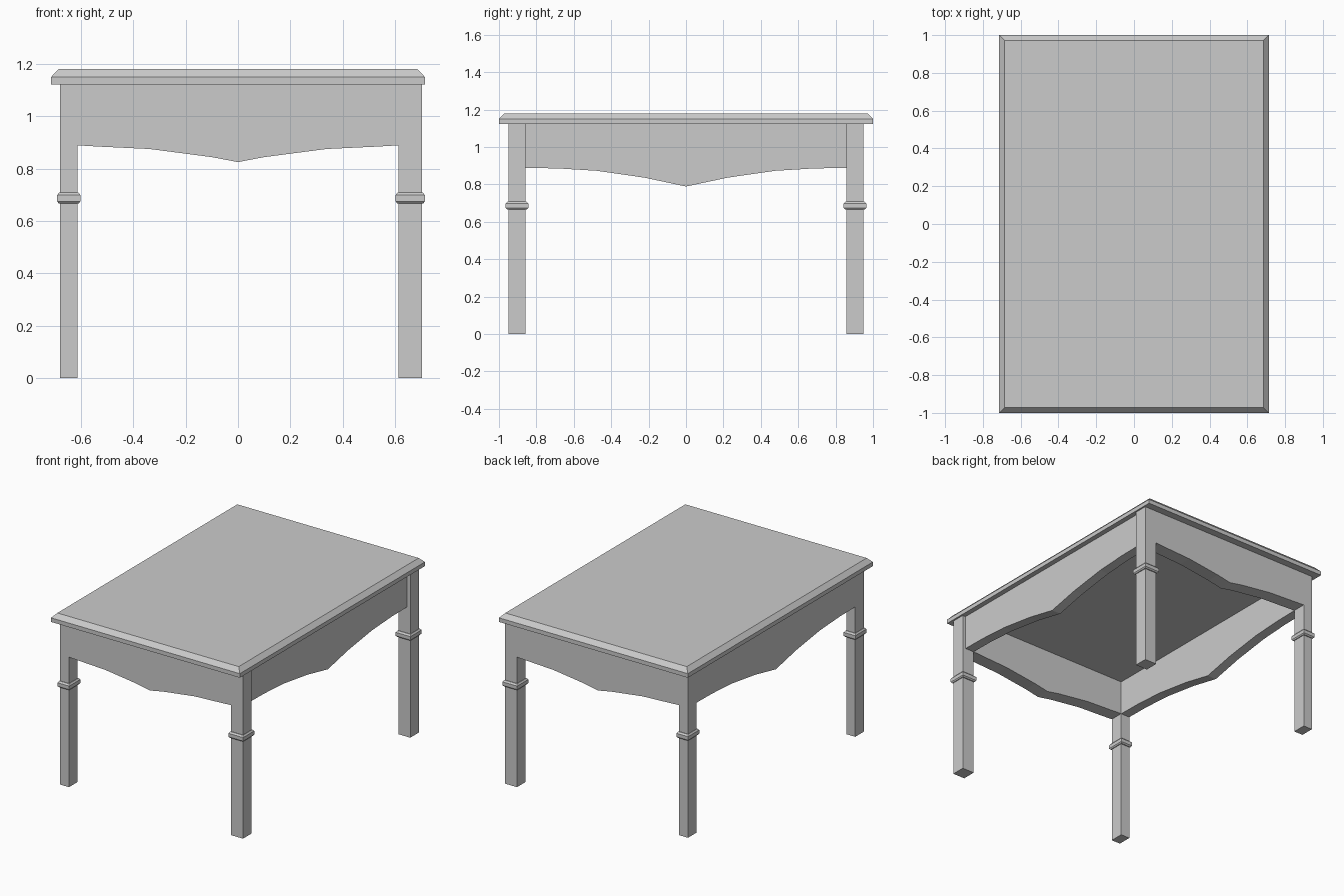
import bpy, bmesh

if "Cube" in bpy.data.objects:
    bpy.data.objects.remove(bpy.data.objects["Cube"])

TOP_Z = 1.122          # underside of the table top
LX, RX = -0.68, 0.703  # outer faces of left and right legs
IN_X = 0.613           # inner faces of legs in x
OUT_Y, IN_Y = 0.95, 0.857


def finish(name, bm):
    bmesh.ops.recalc_face_normals(bm, faces=bm.faces)
    me = bpy.data.meshes.new(name)
    bm.to_mesh(me)
    bm.free()
    ob = bpy.data.objects.new(name, me)
    bpy.context.collection.objects.link(ob)
    return ob


def stack(name, rect, levels):
    """Loft a rectangle (x0, x1, y0, y1) through levels of (z, grow_x, grow_y)."""
    x0, x1, y0, y1 = rect
    bm = bmesh.new()
    rings = []
    for z, gx, gy in levels:
        pts = [(x0 - gx, y0 - gy), (x1 + gx, y0 - gy), (x1 + gx, y1 + gy), (x0 - gx, y1 + gy)]
        rings.append([bm.verts.new((x, y, z)) for x, y in pts])
    for a, b in zip(rings, rings[1:]):
        for i in range(4):
            j = (i + 1) % 4
            bm.faces.new((a[i], a[j], b[j], b[i]))
    bm.faces.new(rings[0])
    bm.faces.new(rings[-1])
    return finish(name, bm)


def apron(name, half, along_x, d0, d1):
    """Scalloped board: half profile (distance, z) mirrored, spanning depth d0..d1."""
    lower = [(-u, z) for u, z in half] + [(u, z) for u, z in reversed(half[:-1])]
    outline = lower + [(half[0][0], TOP_Z), (-half[0][0], TOP_Z)]
    bm = bmesh.new()
    place = (lambda u, d, z: (u, d, z)) if along_x else (lambda u, d, z: (d, u, z))
    a = [bm.verts.new(place(u, d0, z)) for u, z in outline]
    b = [bm.verts.new(place(u, d1, z)) for u, z in outline]
    bm.faces.new(a)
    bm.faces.new(b)
    n = len(a)
    for i in range(n):
        j = (i + 1) % n
        bm.faces.new((a[i], a[j], b[j], b[i]))
    return finish(name, bm)


# Table top with chamfered upper edge
stack("table_top", (-0.714, 0.714, -1, 1),
      [(TOP_Z, 0, 0), (1.15, 0, 0), (1.18, -0.028, -0.028)])

# Legs (the right pair is wider) and their moulded collars
for side, x0, x1 in (("left", LX, -IN_X), ("right", IN_X, RX)):
    for end, y0, y1 in (("front", -OUT_Y, -IN_Y), ("back", IN_Y, OUT_Y)):
        rect = (x0, x1, y0, y1)
        stack(f"{end}_{side}_leg", rect, [(0, 0, 0), (TOP_Z, 0, 0)])
        stack(f"{end}_{side}_leg_collar", rect,
              [(0.667, 0.005, 0.006), (0.675, 0.011, 0.014),
               (0.699, 0.011, 0.014), (0.709, 0.003, 0.004)])

# Scalloped aprons
short_curve = [(IN_X, 0.889), (0.527, 0.884), (0.337, 0.875), (0.1, 0.844), (0, 0.825)]
long_curve = [(IN_Y, 0.888), (0.69, 0.886), (0.476, 0.873), (0.22, 0.836), (0, 0.789)]
apron("front_apron", short_curve, True, -OUT_Y, -IN_Y)
apron("back_apron", short_curve, True, IN_Y, OUT_Y)
apron("left_apron", long_curve, False, LX, -IN_X)
apron("right_apron", long_curve, False, IN_X, -LX)
